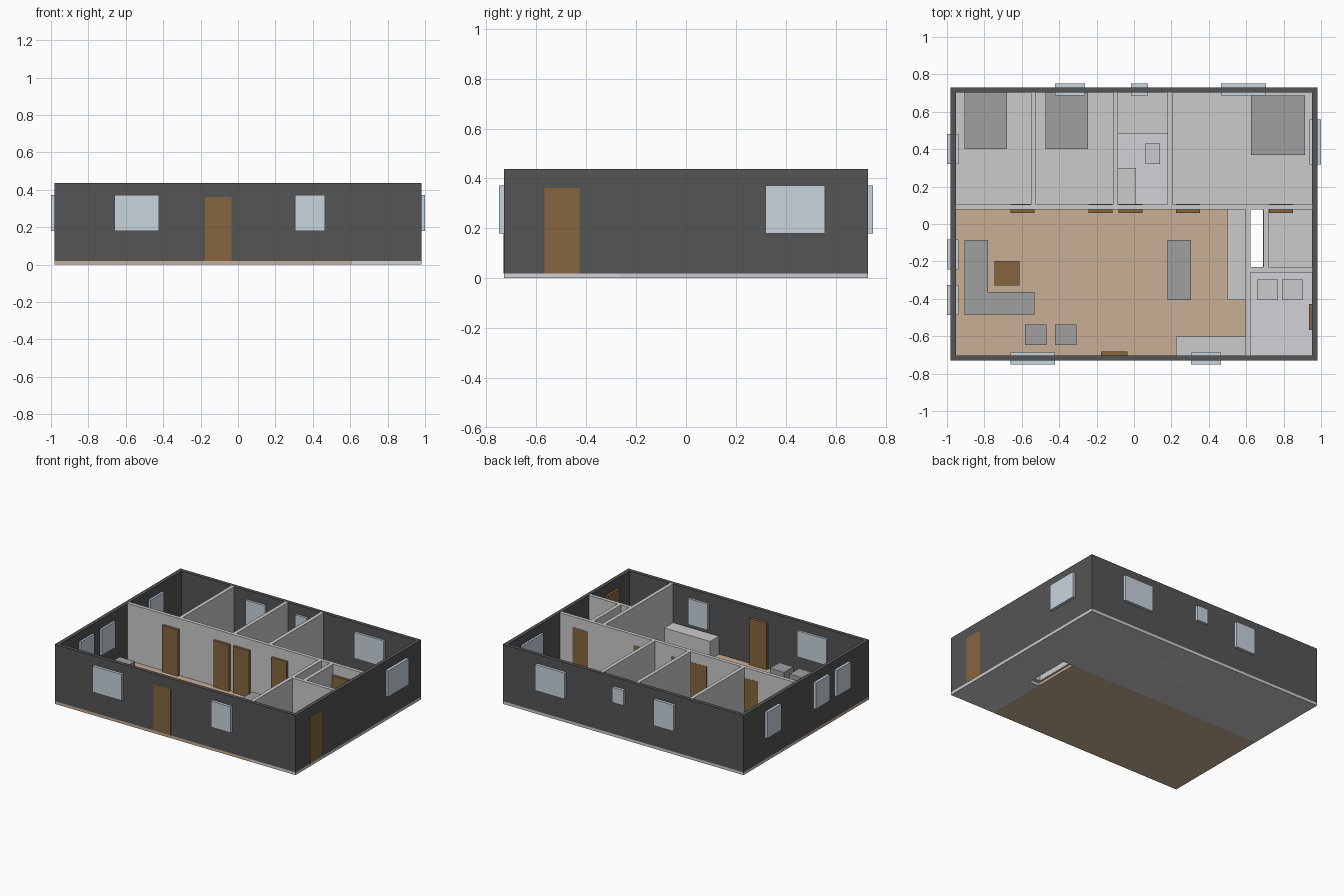
import bpy, bmesh

if "Cube" in bpy.data.objects:
    bpy.data.objects.remove(bpy.data.objects["Cube"])

FLOOR, TOP = 0.02, 0.438      # slab top, wall top
X, Y, T = 0.98, 0.73, 0.027   # outer half sizes, wall thickness


def material(name, r, g, b):
    m = bpy.data.materials.new(name)
    m.diffuse_color = (r, g, b, 1)
    m.use_nodes = True
    m.node_tree.nodes["Principled BSDF"].inputs["Base Color"].default_value = m.diffuse_color
    return m


DARK = material("dark_wall", 0.09, 0.09, 0.09)
WOOD_FLOOR = material("wood_floor", 0.58, 0.43, 0.30)
TILE = material("tile", 0.64, 0.64, 0.68)
WOOD = material("wood", 0.24, 0.13, 0.05)
GLASS = material("glass", 0.58, 0.66, 0.73)
FABRIC = material("fabric", 0.35, 0.35, 0.35)


def prism(name, pts, z0, z1, mat=None):
    """Extrude a flat outline from z0 up to z1."""
    bm = bmesh.new()
    face = bm.faces.new([bm.verts.new((x, y, z0)) for x, y in pts])
    ext = bmesh.ops.extrude_face_region(bm, geom=[face])["geom"]
    for v in ext:
        if isinstance(v, bmesh.types.BMVert):
            v.co.z = z1
    bmesh.ops.recalc_face_normals(bm, faces=bm.faces)
    me = bpy.data.meshes.new(name)
    bm.to_mesh(me)
    bm.free()
    ob = bpy.data.objects.new(name, me)
    bpy.context.collection.objects.link(ob)
    if mat:
        me.materials.append(mat)
    return ob


def box(name, x0, x1, y0, y1, z0, z1, mat=None):
    return prism(name, [(x0, y0), (x1, y0), (x1, y1), (x0, y1)], z0, z1, mat)


# Floor slabs, leaving the open shaft beside the closet
box("living_floor", -X, 0.61, -Y, 0.092, 0, FLOOR, WOOD_FLOOR)
box("laundry_floor", 0.61, X, -Y, -0.26, 0, FLOOR, TILE)
box("closet_floor", 0.69, X, -0.26, 0.092, 0, FLOOR)
box("bedroom_floor_left", -X, -0.1, 0.092, Y, 0, FLOOR)
box("bathroom_floor", -0.1, 0.19, 0.092, Y, 0, FLOOR, TILE)
box("bedroom_floor_right", 0.19, X, 0.092, Y, 0, FLOOR)

# Outer walls
for s, side in ((-1, "front"), (1, "back")):
    ys = sorted((s * Y, s * (Y - T)))
    box(side + "_wall", -X, X, *ys, FLOOR, TOP, DARK)
for s, side in ((-1, "left"), (1, "right")):
    xs = sorted((s * X, s * (X - T)))
    box(side + "_wall", *xs, -Y + T, Y - T, FLOOR, TOP, DARK)

# Inner partitions, butted into the outer walls
XI, YI = X - T, Y - T
box("long_partition", -XI, XI, 0.078, 0.105, FLOOR, TOP)
for i, x in enumerate((-0.55, -0.112, 0.178)):
    box(f"bedroom_partition_{i + 1}", x, x + 0.027, 0.105, YI, FLOOR, TOP)
box("kitchen_partition", 0.597, 0.624, -YI, 0.078, FLOOR, TOP)
box("laundry_partition", 0.624, XI, -0.258, -0.231, FLOOR, TOP)
box("closet_partition", 0.692, 0.72, -0.231, 0.078, FLOOR, TOP)

# Doors
DOOR = 0.362
for i, x in enumerate((-0.66, -0.243, -0.082, 0.225, 0.723)):
    box(f"inner_door_{i + 1}", x, x + 0.128, 0.06, 0.106, FLOOR, DOOR, WOOD)
box("front_door", -0.176, -0.036, -Y - 0.001, -0.682, FLOOR, DOOR, WOOD)
box("side_door", 0.935, X + 0.001, -0.567, -0.427, FLOOR, DOOR, WOOD)

# Windows: centre along the wall, width, sill height
W0, W1 = 0.18, 0.372
for side, s, wins in (
    ("front", -1, ((-0.542, 0.238, W0), (0.385, 0.16, W0))),
    ("back", 1, ((-0.342, 0.16, W0), (0.03, 0.092, 0.26), (0.585, 0.24, W0))),
):
    for i, (c, w, sill) in enumerate(wins):
        ys = sorted((s * 0.687, s * 0.75))
        box(f"{side}_window_{i + 1}", c - w / 2, c + w / 2, *ys, sill, W1, GLASS)
for side, s, wins in (
    ("left", -1, ((0.4, 0.16), (-0.163, 0.16), (-0.407, 0.16))),
    ("right", 1, ((0.438, 0.24),)),
):
    for i, (c, w) in enumerate(wins):
        xs = sorted((s * 0.938, s * 1.0))
        box(f"{side}_window_{i + 1}", *xs, c - w / 2, c + w / 2, W0, W1, GLASS)

# Living area
prism("corner_sofa", [(-0.905, -0.487), (-0.533, -0.487), (-0.533, -0.363),
                      (-0.78, -0.363), (-0.78, -0.085), (-0.905, -0.085)],
      FLOOR, 0.12, FABRIC)
box("coffee_table", -0.745, -0.613, -0.328, -0.197, FLOOR, 0.08, WOOD)
for i, x in enumerate((-0.582, -0.422)):
    box(f"armchair_{i + 1}", x, x + 0.115, -0.647, -0.537, FLOOR, 0.122, FABRIC)

# Kitchen
box("kitchen_island", 0.178, 0.305, -0.405, -0.085, FLOOR, 0.152, FABRIC)
box("kitchen_counter_side", 0.5, 0.597, -0.405, 0.078, FLOOR, 0.152)
box("kitchen_counter_front", 0.225, 0.597, -YI, -0.602, FLOOR, 0.152)

# Laundry machines
for i, x in enumerate((0.658, 0.79)):
    box(f"laundry_machine_{i + 1}", x, x + 0.113, -0.406, -0.298, FLOOR, 0.147)

# Beds
box("bed_1", -0.905, -0.68, 0.4, YI, FLOOR, 0.095, FABRIC)
box("bed_2", -0.472, -0.247, 0.4, YI, FLOOR, 0.095, FABRIC)
box("double_bed", 0.625, 0.915, 0.37, 0.688, FLOOR, 0.095, FABRIC)

# Bathroom
box("bathtub", -0.085, 0.178, 0.482, YI, FLOOR, 0.1)
box("vanity", -0.085, 0.01, 0.105, 0.3, FLOOR, 0.147)
box("toilet", 0.062, 0.14, 0.32, 0.43, FLOOR, 0.085)
